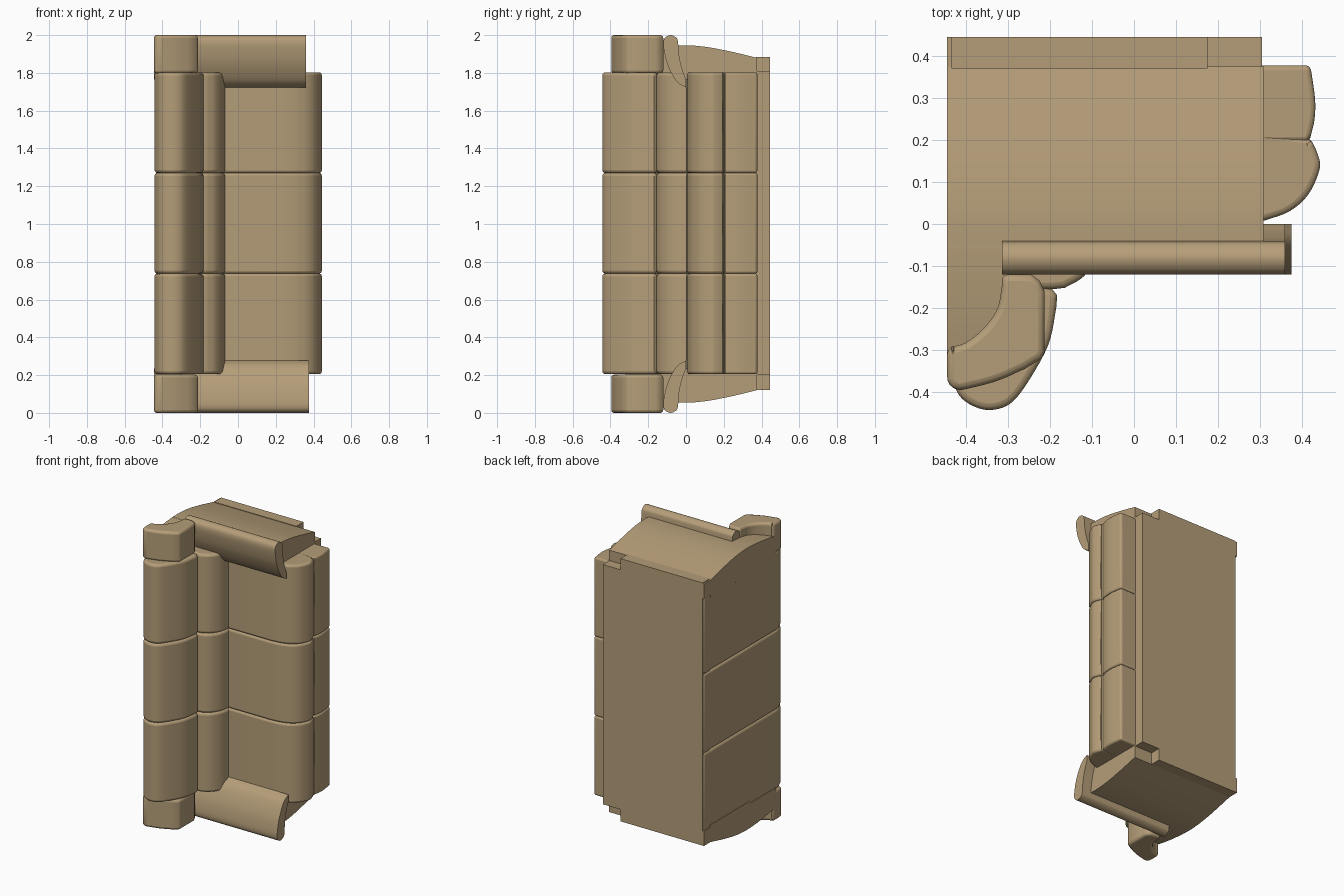
import bpy, bmesh
from mathutils import Vector

if "Cube" in bpy.data.objects:
    bpy.data.objects.remove(bpy.data.objects["Cube"])

mat = bpy.data.materials.new("tan_leather")
mat.diffuse_color = (0.46, 0.34, 0.19, 1)
mat.use_nodes = True
mat.node_tree.nodes["Principled BSDF"].inputs["Base Color"].default_value = mat.diffuse_color


def spline(pts, n=5):
    """Smooth open curve through the points; two points stay a straight line."""
    p = [Vector(q) for q in pts]
    if len(p) < 3:
        return p
    e = [2 * p[0] - p[1]] + p + [2 * p[-1] - p[-2]]
    out = []
    for i in range(1, len(e) - 2):
        a, b, c, d = e[i - 1:i + 3]
        for k in range(n):
            t = k / n
            out.append(0.5 * (2 * b + (c - a) * t + (2 * a - 5 * b + 4 * c - d) * t * t
                              + (3 * b - a - 3 * c + d) * t ** 3))
    return out + [p[-1]]


def extrude(name, runs, axis, lo, hi, bevel=0.0, flip=False):
    """Closed profile made of smooth runs, pushed along z (x,y points) or x (y,z points)."""
    prof = []
    for run in runs:
        for q in spline(run):
            if not prof or (q - prof[-1]).length > 1e-4:
                prof.append(q)
    if (prof[0] - prof[-1]).length < 1e-4:
        prof.pop()
    bm = bmesh.new()
    rings = []
    for h in (lo, hi):
        ring = []
        for u, v in prof:
            x, y, z = (u, v, h) if axis == 'z' else (h, u, v)
            ring.append(bm.verts.new((x, y, 2 - z if flip else z)))
        rings.append(ring)
    n = len(prof)
    for i in range(n):
        j = (i + 1) % n
        bm.faces.new((rings[0][i], rings[0][j], rings[1][j], rings[1][i]))
    bm.faces.new(rings[0])
    bm.faces.new(rings[1])
    bmesh.ops.recalc_face_normals(bm, faces=bm.faces)
    me = bpy.data.meshes.new(name)
    bm.to_mesh(me)
    bm.free()
    ob = bpy.data.objects.new(name, me)
    bpy.context.collection.objects.link(ob)
    me.materials.append(mat)
    bpy.context.view_layer.objects.active = ob
    ob.select_set(True)
    bpy.ops.object.shade_smooth_by_angle(angle=0.6)
    ob.select_set(False)
    if bevel:
        m = ob.modifiers.new("bevel", 'BEVEL')
        m.width, m.segments, m.angle_limit = bevel, 3, 0.8
        m.use_clamp_overlap = False
    return ob


def box(x0, x1, y0, y1):
    return [[(x0, y0), (x1, y0)], [(x1, y1), (x0, y1)]]


# Cushion profiles, shared by the three seats
headrest = [[(-.442, .443), (-.442, -.34)],
            [(-.435, -.365), (-.415, -.41), (-.38, -.435), (-.34, -.443), (-.295, -.428),
             (-.255, -.38), (-.205, -.29), (-.187, -.21), (-.183, -.17)],
            [(-.195, -.155), (-.23, -.15)], [(-.34, 0), (-.34, .443)]]
lumbar = [[(-.36, -.155), (-.19, -.155)],
          [(-.165, -.152), (-.12, -.125), (-.085, -.075), (-.07, -.02), (-.07, .03)],
          [(-.36, .03)]]
seat = [[(-.35, .0), (.24, .0)],
        [(.31, .008), (.37, .03), (.415, .07), (.442, .13), (.438, .165), (.42, .205)],
        [(.3, .22), (-.35, .22)]]
front_panel = [[(-.34, .19), (.415, .195)],
               [(.42, .205), (.43, .25), (.431, .30), (.42, .378)], [(-.34, .378)]]

# Three seats side by side
for i in range(3):
    a = .205 + i * .5327
    b = a + .5327
    for name, prof, bev in (("headrest_and_back", headrest, .016), ("lumbar_cushion", lumbar, .016),
                            ("seat_cushion", seat, .014), ("front_panel", front_panel, .012)):
        extrude(f"{name}_{i + 1}", prof, 'z', a, b, bev)

# Plinth with notched front corners
extrude("plinth", box(-.435, .175, .37, .445), 'z', .12, 1.885)
extrude("plinth_front", box(.16, .305, .37, .445), 'z', .2, 1.81)

# Arm profiles (y, z) for the lower end
arm_body = [[(-.06, .055), (.03, .055), (.13, .066), (.25, .09), (.375, .12)],
            [(.375, .235), (-.04, .235)]]
arm_rear = [[(-.32, .09), (-.22, .072), (-.12, .06), (-.04, .055)], [(-.04, .22), (-.32, .22)]]
arm_foot = [[(.37, .12), (.445, .12)], [(.445, .22), (.37, .22)]]
arm_pad = [[(0, .235), (-.02, .18), (-.036, .11), (-.042, .04), (-.05, .015), (-.08, 0),
            (-.11, .012), (-.12, .04), (-.115, .09), (-.1, .15), (-.07, .215),
            (-.04, .255), (0, .277)]]
# Wing beside the headrest (x, y)
wing = [[(-.445, -.295), (-.40, -.282), (-.355, -.245), (-.325, -.2), (-.315, -.15)],
        [(-.315, -.12), (-.245, -.12)], [(-.225, -.135), (-.213, -.16)],
        [(-.213, -.305), (-.22, -.32)],
        [(-.26, -.345), (-.33, -.375), (-.42, -.398)], [(-.445, -.38)]]

for end, flip, reach in (("lower", False, .375), ("upper", True, .36)):
    extrude(end + "_arm_body", arm_body, 'x', -.445, .308, 0, flip)
    extrude(end + "_arm_rear", arm_rear, 'x', -.445, -.3, 0, flip)
    extrude(end + "_arm_foot", arm_foot, 'x', -.445, .175, 0, flip)
    extrude(end + "_arm_pad", arm_pad, 'x', -.315, reach, 0, flip)
    extrude(end + "_wing", wing, 'z', 0, .203, .016, flip)
